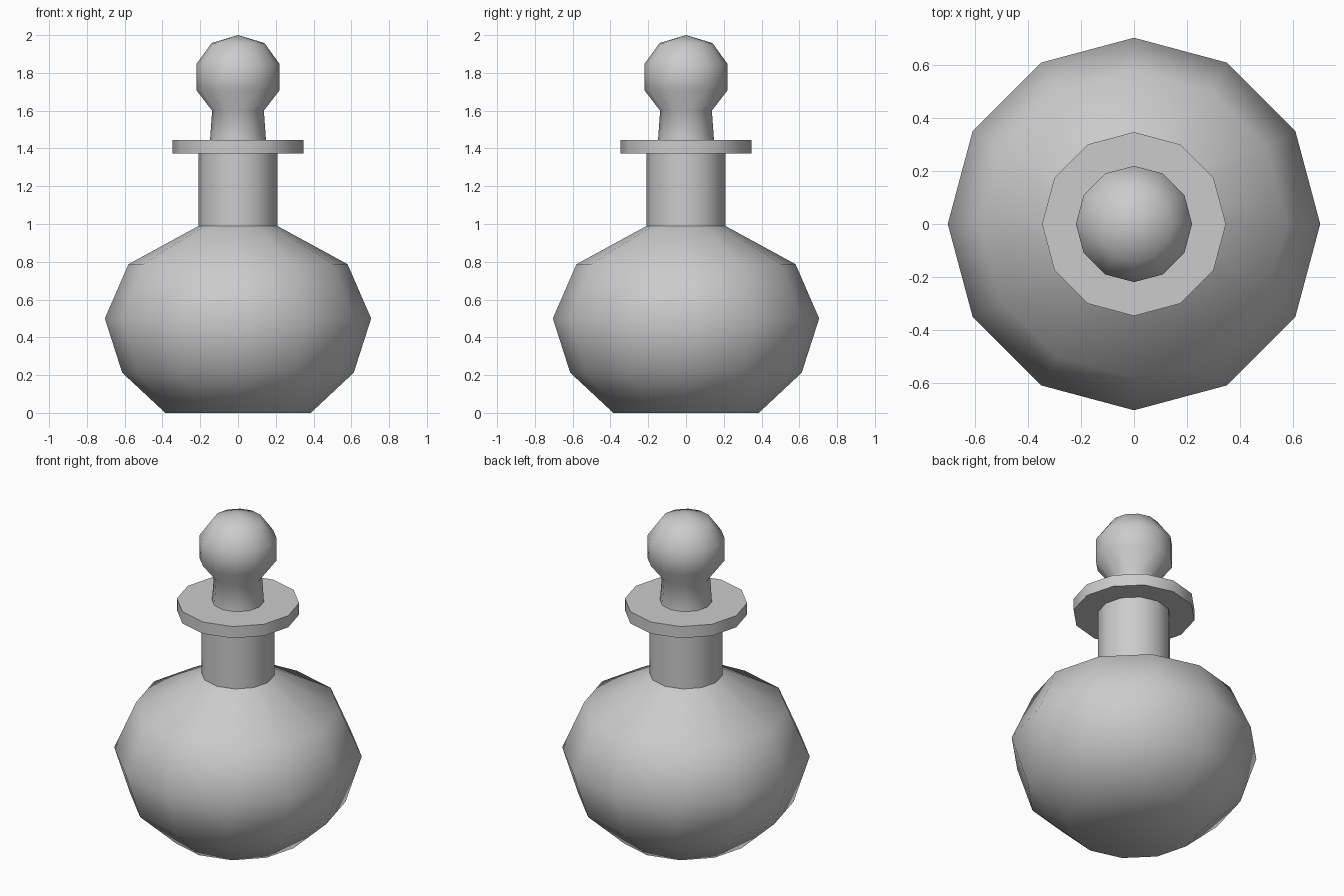
import bpy, bmesh, math

if "Cube" in bpy.data.objects:
    bpy.data.objects.remove(bpy.data.objects["Cube"])

SIDES = 12


def lathe(name, profile, cap_bottom=False):
    """Revolve (radius, z) points around z; a zero radius becomes a pole."""
    bm = bmesh.new()
    rings = []
    for r, z in profile:
        if r == 0:
            rings.append([bm.verts.new((0, 0, z))] * SIDES)
        else:
            rings.append([bm.verts.new((r * math.cos(math.tau * i / SIDES),
                                        r * math.sin(math.tau * i / SIDES), z))
                          for i in range(SIDES)])
    for low, high in zip(rings, rings[1:]):
        for i in range(SIDES):
            j = (i + 1) % SIDES
            bm.faces.new(dict.fromkeys((low[i], low[j], high[j], high[i])))
    if cap_bottom:
        bm.faces.new(rings[0][::-1])
    mesh = bpy.data.meshes.new(name)
    bm.to_mesh(mesh)
    bm.free()
    obj = bpy.data.objects.new(name, mesh)
    bpy.context.collection.objects.link(obj)
    bpy.ops.object.select_all(action='DESELECT')
    obj.select_set(True)
    bpy.context.view_layer.objects.active = obj
    bpy.ops.object.shade_smooth_by_angle(angle=math.radians(45))
    return obj


# Flask: round belly, straight neck and flat lip
lathe("flask", [(0.385, 0), (0.613, 0.213), (0.705, 0.5), (0.58, 0.787),
                (0.208, 0.99), (0.208, 1.373), (0.348, 1.373),
                (0.348, 1.446), (0.148, 1.446)], cap_bottom=True)

# Stopper: tapered stem and round knob
lathe("stopper", [(0.148, 1.446), (0.137, 1.6), (0.22, 1.708),
                  (0.22, 1.847), (0.14, 1.958), (0, 2.0)])
